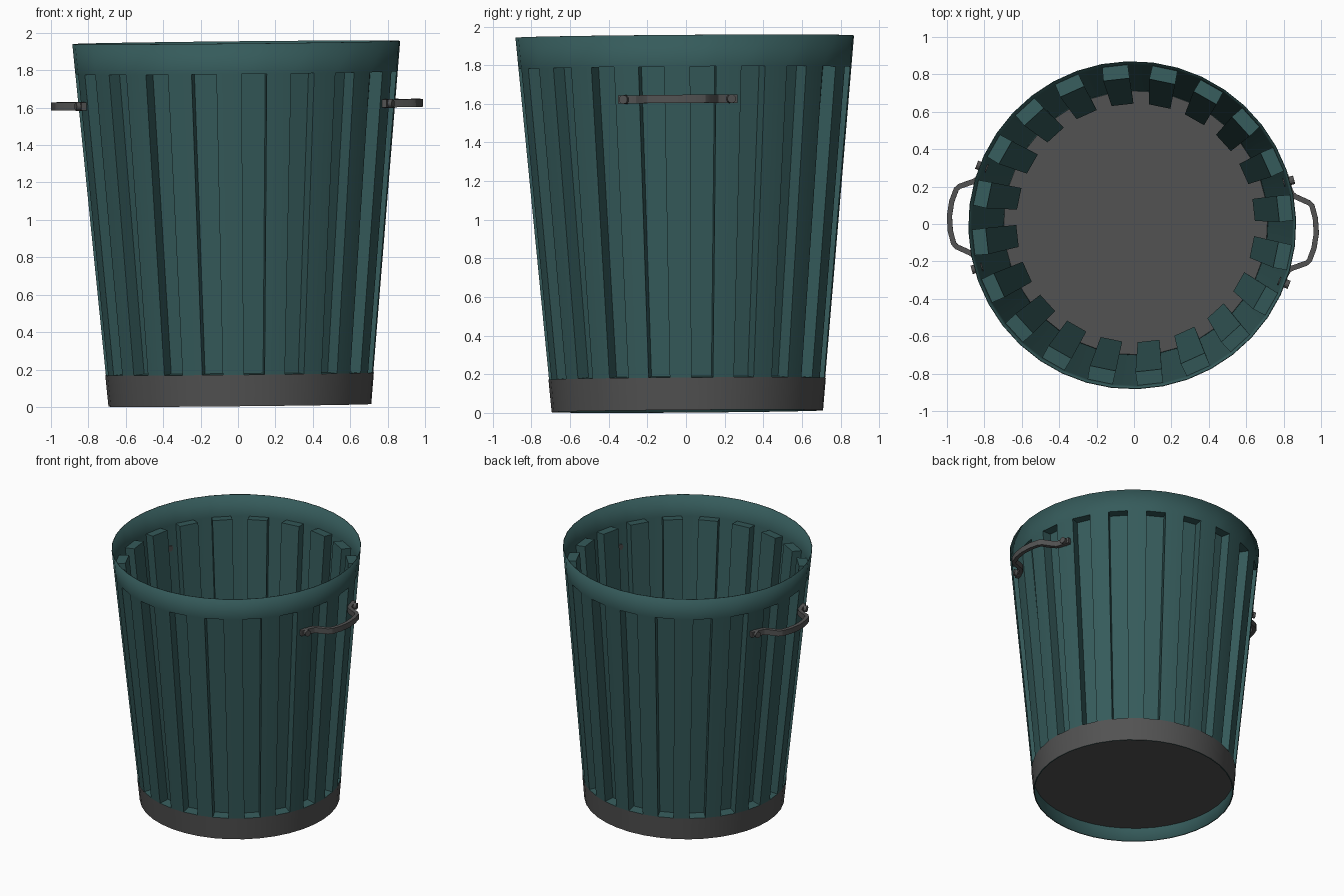
import bpy, bmesh, math
from mathutils import Matrix, Vector

if "Cube" in bpy.data.objects:
    bpy.data.objects.remove(bpy.data.objects["Cube"])

SIDES, H, R0, R1 = 40, 1.94, 0.70, 0.877
STEP = 2 * math.pi / SIDES
# The whole bin leans very slightly and is spun a little about its axis
POSE = (Matrix.Translation((0.01, 0.007, 0.0085)) @ Matrix.Rotation(0.007, 4, 'X')
        @ Matrix.Rotation(-0.01, 4, 'Y') @ Matrix.Rotation(math.radians(-2.7), 4, 'Z'))


def material(name, rgb):
    m = bpy.data.materials.new(name)
    m.diffuse_color = (*rgb, 1)
    m.use_nodes = True
    m.node_tree.nodes["Principled BSDF"].inputs["Base Color"].default_value = m.diffuse_color
    return m


TEAL = material("teal", (0.036, 0.105, 0.105))
GREY = material("dark_grey", (0.085, 0.085, 0.085))


def finish(name, bm, mat, pose=POSE, smooth=True):
    mesh = bpy.data.meshes.new(name)
    bm.to_mesh(mesh)
    bm.free()
    mesh.materials.append(mat)
    ob = bpy.data.objects.new(name, mesh)
    bpy.context.collection.objects.link(ob)
    ob.matrix_world = pose
    if smooth:
        bpy.ops.object.select_all(action='DESELECT')
        ob.select_set(True)
        bpy.context.view_layer.objects.active = ob
        bpy.ops.object.shade_smooth_by_angle(angle=math.radians(25))
    return ob


def ring(bm, z, grow=0.0):
    r = R0 + (R1 - R0) * z / H + grow
    return [bm.verts.new((r * math.cos((i + 0.5) * STEP), r * math.sin((i + 0.5) * STEP), z))
            for i in range(SIDES)]


def bridge(bm, a, b):
    return [bm.faces.new((a[i], a[(i + 1) % SIDES], b[(i + 1) % SIDES], b[i]))
            for i in range(SIDES)]


# Tapered shell with every second panel pushed inwards
bm = bmesh.new()
rings = [ring(bm, z) for z in (0, 0.168, 1.777, H)]
walls = [bridge(bm, a, b) for a, b in zip(rings, rings[1:])]
bm.normal_update()
bmesh.ops.inset_individual(bm, faces=walls[1][0::2], thickness=0, depth=-0.075)
shell = finish("shell", bm, TEAL)
wall = shell.modifiers.new("wall", 'SOLIDIFY')
wall.thickness, wall.offset = 0.005, -1

# Grey band around the foot
bm = bmesh.new()
bridge(bm, ring(bm, 0, 0.003), ring(bm, 0.168, 0.003))
finish("base_band", bm, GREY)

# Raised floor
bm = bmesh.new()
bm.faces.new(ring(bm, 0.11, -0.004))
finish("floor", bm, GREY, smooth=False)

# Handle: flat bar swept along a mirrored path of (radial, sideways) points
half = [(0.803, 0.305), (0.830, 0.228), (0.842, 0.205), (0.862, 0.191),
        (0.935, 0.162), (0.952, 0.146), (0.973, 0.080)]
path = [Vector(p) for p in half + [(0.982, 0)] + [(r, -t) for r, t in reversed(half)]]
HZ, THICK, TALL = 1.608, 0.014, 0.021


def handle(name, turn):
    bm = bmesh.new()
    sections = []
    for i, p in enumerate(path):
        d = (path[min(i + 1, len(path) - 1)] - path[max(i - 1, 0)]).normalized()
        n = Vector((-d.y, d.x)) * THICK
        sections.append([bm.verts.new((p.x + s * n.x, p.y + s * n.y, HZ + h * TALL))
                         for s, h in ((1, 1), (1, -1), (-1, -1), (-1, 1))])
    for a, b in zip(sections, sections[1:]):
        for k in range(4):
            bm.faces.new((a[k], a[(k + 1) % 4], b[(k + 1) % 4], b[k]))
    bm.faces.new(sections[0])
    bm.faces.new(sections[-1][::-1])
    # Bolt through each foot
    for side in (1, -1):
        a = side * math.atan2(0.265, 0.80)
        m = (Matrix.Rotation(a, 4, 'Z') @ Matrix.Translation((0.865, 0, HZ))
             @ Matrix.Rotation(math.pi / 2, 4, 'Y'))
        bmesh.ops.create_cone(bm, cap_ends=True, segments=12, radius1=0.023, radius2=0.023,
                              depth=0.06, matrix=m)
    bmesh.ops.recalc_face_normals(bm, faces=bm.faces)
    finish(name, bm, GREY, POSE @ Matrix.Rotation(turn, 4, 'Z'))


handle("right_handle", 0)
handle("left_handle", math.pi)
